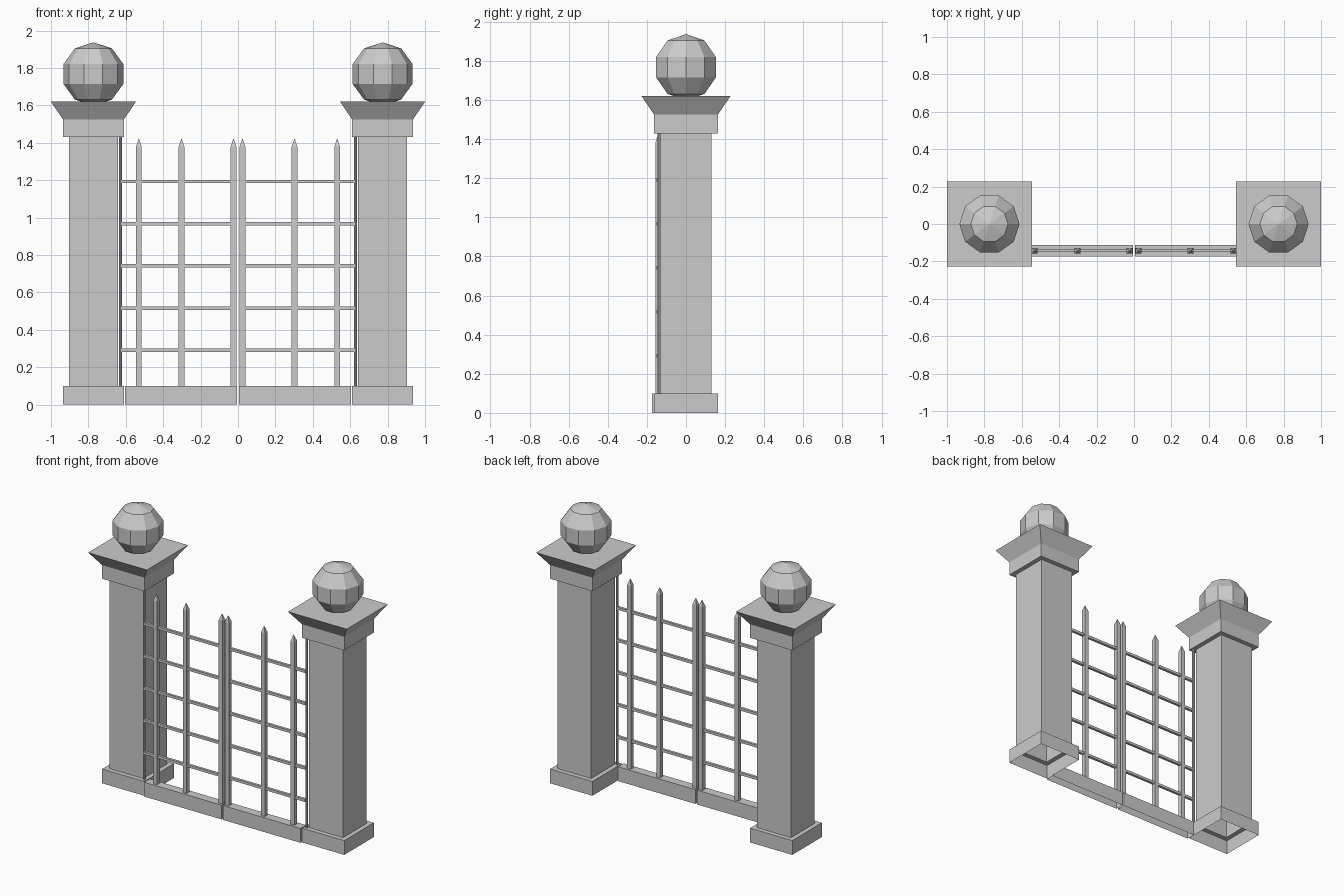
import bpy, bmesh, math
from mathutils import Matrix, Vector

cube = bpy.data.objects.get("Cube")
if cube:
    bpy.data.objects.remove(cube, do_unlink=True)

stone = bpy.data.materials.new("grey_stone")
stone.use_nodes = True
GREY = (0.6, 0.6, 0.6, 1)
stone.diffuse_color = GREY
stone.node_tree.nodes["Principled BSDF"].inputs["Base Color"].default_value = GREY

GATE_Y = -0.142


def finish(name, bm):
    bmesh.ops.recalc_face_normals(bm, faces=bm.faces)
    mesh = bpy.data.meshes.new(name)
    bm.to_mesh(mesh)
    bm.free()
    mesh.materials.append(stone)
    obj = bpy.data.objects.new(name, mesh)
    bpy.context.collection.objects.link(obj)
    return obj


def square_stack(name, profile, centre):
    """Square rings of (half width, height) joined into an open-bottomed shell."""
    bm = bmesh.new()
    rings = []
    for half, z in profile:
        rings.append([bm.verts.new((centre[0] + sx * half, centre[1] + sy * half, z))
                      for sx, sy in ((-1, -1), (1, -1), (1, 1), (-1, 1))])
    for low, high in zip(rings, rings[1:]):
        for i in range(4):
            j = (i + 1) % 4
            bm.faces.new((low[i], low[j], high[j], high[i]))
    bm.faces.new(rings[-1])
    return finish(name, bm)


def box(name, low, high, open_bottom=False):
    bm = bmesh.new()
    low, high = Vector(low), Vector(high)
    place = Matrix.Translation((low + high) / 2) @ Matrix.Diagonal((*(high - low), 1))
    bmesh.ops.create_cube(bm, size=1, matrix=place)
    if open_bottom:
        bm.faces.ensure_lookup_table()
        bottom = min(bm.faces, key=lambda f: f.calc_center_median().z)
        bmesh.ops.delete(bm, geom=[bottom], context='FACES_ONLY')
    return finish(name, bm)


def span(side, a, b):
    return sorted((side * a, side * b))


# Pillar outline: plinth, shaft, neck block and flared cap
PILLAR = [(0.163, 0), (0.163, 0.1), (0.131, 0.1), (0.131, 1.43),
          (0.163, 1.43), (0.163, 1.525), (0.227, 1.62)]

for side, label in ((1, "left"), (-1, "right")):
    px = side * 0.773
    square_stack(label + "_pillar", PILLAR, (px, 0))

    # Faceted ball finial
    bm = bmesh.new()
    bmesh.ops.create_uvsphere(
        bm, u_segments=10, v_segments=5, radius=0.169,
        matrix=Matrix.Translation((px, 0, 1.768)) @ Matrix.Rotation(math.pi / 2, 4, 'Z'))
    finish(label + "_ball", bm)

    # Hinge post beside the pillar
    bm = bmesh.new()
    bmesh.ops.create_cone(
        bm, cap_ends=True, segments=8, radius1=0.009, radius2=0.009, depth=1.33,
        matrix=Matrix.Translation((side * 0.628, GATE_Y + 0.004, 0.765)))
    finish(label + "_hinge_post", bm)

    # Bottom sill of the gate leaf
    x0, x1 = span(side, 0.006, 0.604)
    box(label + "_sill", (x0, GATE_Y - 0.031, 0), (x1, GATE_Y + 0.031, 0.1), True)

    # Pointed pickets
    for n, x in enumerate((0.024, 0.302, 0.53)):
        square_stack(f"{label}_picket_{n + 1}",
                     [(0.015, 0.1), (0.015, 1.38), (0.001, 1.422)], (side * x, GATE_Y))

    # Horizontal rails
    x0, x1 = span(side, 0.024, 0.625)
    for n in range(5):
        z = 0.291 + 0.2255 * n
        box(f"{label}_rail_{n + 1}", (x0, GATE_Y - 0.009, z - 0.009),
            (x1, GATE_Y + 0.009, z + 0.009))
